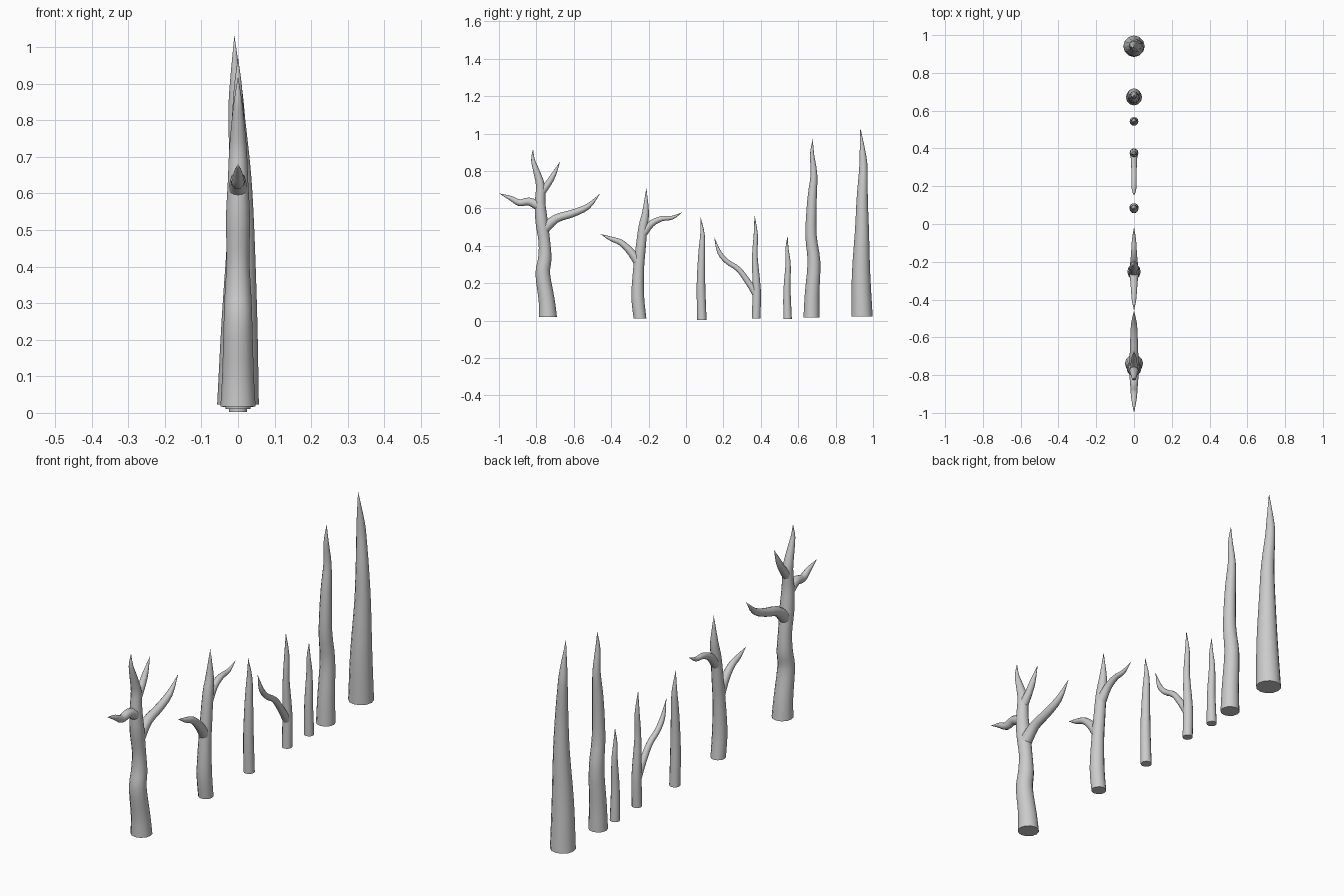
import bpy, bmesh, math
from mathutils import Vector

SIDES = 12


def smooth_path(pts, steps=3):
    """Catmull-Rom through (x, y, z, radius) points."""
    p = [Vector(q) for q in pts]
    p = [2 * p[0] - p[1]] + p + [2 * p[-1] - p[-2]]
    out = []
    for i in range(1, len(p) - 2):
        a, b, c, d = p[i - 1:i + 3]
        for s in range(steps):
            t = s / steps
            out.append(0.5 * (2 * b + (c - a) * t + (2 * a - 5 * b + 4 * c - d) * t * t
                              + (3 * b - a - 3 * c + d) * t ** 3))
    return out + [p[-2]]


def limb(name, pts, upright=False):
    """Tapered tube ending in a point; pts are (y, z, radius[, x])."""
    path = smooth_path([(q[3] if len(q) > 3 else 0, q[0], q[1], q[2]) for q in pts])
    pos = [q.to_3d() for q in path]
    bm = bmesh.new()
    rings = []
    for i in range(len(path) - 1):
        tan = (pos[i + 1] - pos[max(i - 1, 0)]).normalized()
        if upright and i == 0:
            tan = Vector((0, 0, 1))
        v = tan.cross(Vector((1, 0, 0))).normalized()
        u = v.cross(tan)
        r = max(path[i][3], 0.002)
        rings.append([bm.verts.new(pos[i] + r * (math.cos(a) * u + math.sin(a) * v))
                      for a in (2 * math.pi * k / SIDES for k in range(SIDES))])
    tip = bm.verts.new(pos[-1])
    for k in range(SIDES):
        n = (k + 1) % SIDES
        for a, b in zip(rings, rings[1:]):
            bm.faces.new((a[k], a[n], b[n], b[k]))
        bm.faces.new((rings[-1][k], rings[-1][n], tip))
    bm.faces.new(rings[0])
    bmesh.ops.recalc_face_normals(bm, faces=bm.faces)
    me = bpy.data.meshes.new(name)
    bm.to_mesh(me)
    bm.free()
    me.shade_smooth()
    me.set_sharp_from_angle(angle=math.radians(50))
    ob = bpy.data.objects.new(name, me)
    bpy.context.collection.objects.link(ob)


# Large branching tree
limb("large_tree_trunk", [(-.738, .018, .048), (-.745, .11, .043), (-.766, .25, .039),
     (-.755, .33, .036), (-.757, .42, .031), (-.772, .53, .033), (-.780, .63, .028),
     (-.778, .72, .024), (-.800, .80, .017), (-.818, .86, .010), (-.818, .92, 0)], True)
limb("large_tree_right_branch", [(-.765, .485, .030), (-.695, .545, .023), (-.610, .572, .020),
     (-.525, .61, .015), (-.458, .68, 0)])
limb("large_tree_left_branch", [(-.780, .61, .027), (-.840, .637, .021), (-.890, .630, .018),
     (-.940, .656, .012), (-1.0, .68, 0)])
limb("large_tree_top_branch", [(-.778, .68, .022), (-.735, .735, .017), (-.708, .78, .013),
     (-.673, .85, 0)])

# Medium branching tree
limb("medium_tree_trunk", [(-.246, .011, .034), (-.258, .13, .034), (-.253, .28, .029),
     (-.243, .38, .027), (-.230, .50, .024), (-.216, .58, .018), (-.212, .71, 0)], True)
limb("medium_tree_left_branch", [(-.256, .315, .026), (-.300, .373, .020), (-.348, .417, .016),
     (-.400, .437, .012), (-.458, .463, 0)])
limb("medium_tree_right_branch", [(-.235, .46, .024), (-.185, .518, .018), (-.130, .545, .014),
     (-.075, .550, .010), (-.018, .58, 0)])

# Short pole
limb("short_pole", [(.085, .002, .025), (.080, .19, .023), (.084, .36, .018),
     (.088, .46, .012), (.078, .555, 0)], True)

# Forked sapling
limb("sapling_trunk", [(.375, .012, .023), (.378, .165, .022), (.368, .34, .015),
     (.373, .46, .011), (.366, .568, 0)], True)
limb("sapling_branch", [(.372, .145, .019), (.333, .205, .016), (.280, .275, .014),
     (.220, .315, .013), (.178, .365, .011), (.150, .447, 0)])

# Small pole
limb("small_pole", [(.543, .008, .023), (.540, .165, .019), (.546, .30, .014),
     (.540, .38, .009), (.543, .455, 0)], True)

# Tall wavy pole
limb("wavy_pole", [(.671, .016, .043), (.674, .14, .039), (.684, .315, .034),
     (.668, .46, .030), (.674, .65, .025), (.684, .78, .018), (.674, .89, .011),
     (.678, .972, 0)], True)

# Tallest thick pole
limb("tallest_pole", [(.941, .023, .057), (.936, .25, .049, .004), (.941, .49, .037, .008),
     (.942, .65, .030, .006), (.948, .80, .023, -.003), (.946, .88, .018, -.006),
     (.932, 1.033, 0, -.010)], True)
